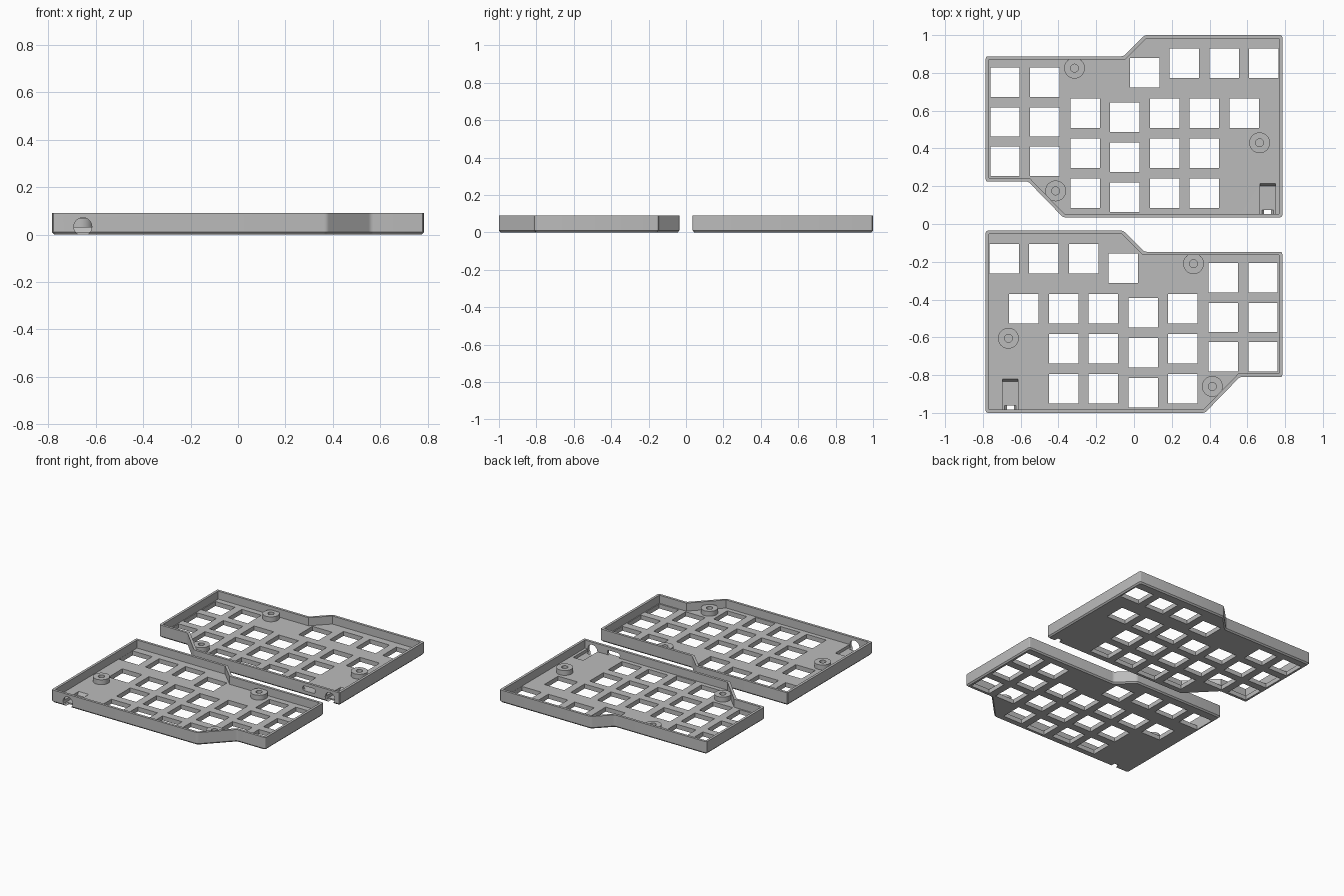
import bpy, bmesh, math
from mathutils import Vector

if "Cube" in bpy.data.objects:
    bpy.data.objects.remove(bpy.data.objects["Cube"])

HEIGHT, PLATE, WALL, KEY = 0.09, 0.032, 0.018, 0.156

grey = bpy.data.materials.new("case grey")
grey.diffuse_color = (0.5, 0.5, 0.5, 1)
grey.use_nodes = True
grey.node_tree.nodes["Principled BSDF"].inputs["Base Color"].default_value = grey.diffuse_color

# Case outline, counter-clockwise
OUTLINE = [(-0.785, -1.0), (0.375, -1.0), (0.56, -0.81), (0.785, -0.81),
           (0.785, -0.147), (0.055, -0.147), (-0.057, -0.035), (-0.785, -0.035)]

# Key columns: x, list of y centres
R = [-0.448, -0.66, -0.873]
KEYS = [(-0.688, [-0.183]), (-0.477, [-0.183]), (-0.267, [-0.183]), (-0.056, [-0.235]),
        (-0.584, R[:1]), (-0.373, R), (-0.163, R), (0.048, [y - 0.021 for y in R]),
        (0.259, R), (0.472, [-0.284, -0.495, -0.704]), (0.683, [-0.284, -0.495, -0.704])]
BOSSES = [(0.315, -0.21), (-0.665, -0.605), (0.415, -0.86)]


def inset(pts, d):
    """Move every edge of a counter-clockwise outline inwards by d."""
    out, n = [], len(pts)
    for i in range(n):
        a, b, c = (Vector(pts[(i + k) % n]) for k in (-1, 0, 1))
        u, v = (b - a).normalized(), (c - b).normalized()
        p, q = Vector((-u.y, u.x)), Vector((-v.y, v.x))
        out.append(tuple(b + (p + q) * d / (1 + p.dot(q))))
    return out


def rounded(pts, r, steps=3):
    """Replace each corner with a small curve."""
    out, n = [], len(pts)
    for i in range(n):
        a, b, c = (Vector(pts[(i + k) % n]) for k in (-1, 0, 1))
        s, e = b + (a - b).normalized() * r, b + (c - b).normalized() * r
        for k in range(steps + 1):
            t = k / steps
            out.append(tuple(s * (1 - t) ** 2 + b * 2 * t * (1 - t) + e * t * t))
    return out


def circle(x, y, r, n=32):
    return [(x + r * math.cos(2 * math.pi * i / n), y + r * math.sin(2 * math.pi * i / n))
            for i in range(n)]


def loft(bm, loops):
    """Closed solid through loops of 3D points."""
    rings = [[bm.verts.new(p) for p in loop] for loop in loops]
    n = len(rings[0])
    for lo, hi in zip(rings, rings[1:]):
        for i in range(n):
            bm.faces.new((lo[i], lo[(i + 1) % n], hi[(i + 1) % n], hi[i]))
    bm.faces.new(rings[0][::-1])
    bm.faces.new(rings[-1])


def flat(pts, z):
    return [(x, y, z) for x, y in pts]


def upright(pts, y):
    return [(x, y, z) for x, z in pts]


def make(name, solids, side, dy):
    """Object from solids, mirrored in x when side is -1 and moved by dy."""
    bm = bmesh.new()
    for s in solids:
        loft(bm, [[(x * side, y + dy, z) for x, y, z in loop] for loop in s])
    bmesh.ops.recalc_face_normals(bm, faces=bm.faces[:])
    me = bpy.data.meshes.new(name)
    bm.to_mesh(me)
    bm.free()
    me.materials.append(grey)
    ob = bpy.data.objects.new(name, me)
    bpy.context.collection.objects.link(ob)
    return ob


def cut(ob, cutter):
    mod = ob.modifiers.new("cut", 'BOOLEAN')
    mod.operation, mod.solver, mod.object = 'DIFFERENCE', 'EXACT', cutter
    bpy.context.view_layer.objects.active = ob
    bpy.ops.object.modifier_apply(modifier=mod.name)
    bpy.data.objects.remove(cutter)


def smooth(ob):
    bpy.ops.object.select_all(action='DESELECT')
    ob.select_set(True)
    bpy.context.view_layer.objects.active = ob
    bpy.ops.object.shade_smooth_by_angle(angle=math.radians(30))


def build_half(label, side, dy, jack_x, port):
    # Tray with a chamfered underside edge
    outer = rounded(OUTLINE, 0.012)
    tray = make(label + "_case", [[flat(rounded(inset(OUTLINE, 0.009), 0.012), 0),
                                   flat(outer, 0.01), flat(outer, HEIGHT)]], side, dy)
    pocket = inset(OUTLINE, WALL)
    cut(tray, make("pocket", [[flat(pocket, PLATE), flat(pocket, 0.2)]], side, dy))

    # Square key openings
    h = KEY / 2
    boxes = []
    for x, ys in KEYS:
        for y in ys:
            sq = [(x - h, y - h), (x + h, y - h), (x + h, y + h), (x - h, y + h)]
            boxes.append([flat(sq, -0.1), flat(sq, 0.05)])
    cut(tray, make("key_openings", boxes, side, dy))

    # Socket recess in the plate with a sloped end
    a, b = jack_x - 0.04, jack_x + 0.04
    prof = [(-0.983, 0.01), (-0.833, 0.01), (-0.82, PLATE), (-0.82, 0.05), (-0.983, 0.05)]
    cut(tray, make("socket_recess", [[[(x, y, z) for y, z in prof] for x in (a, b)]], side, dy))

    # Round socket hole through the front wall
    ring = circle(jack_x, 0.033, 0.038)
    cut(tray, make("socket_hole", [[upright(ring, -1.1), upright(ring, -0.96)]], side, dy))

    # Rounded cable port
    if port:
        slot = rounded([(-0.59, 0.032), (-0.49, 0.032), (-0.49, 0.066), (-0.59, 0.066)], 0.016)
        cut(tray, make("cable_port", [[upright(slot, -1.1), upright(slot, -0.97)]], side, dy))
    smooth(tray)

    # Screw bosses with blind holes
    for i, (x, y) in enumerate(BOSSES):
        boss = make(f"{label}_screw_boss_{i + 1}",
                    [[flat(circle(x, y, 0.055), PLATE - 0.004),
                      flat(circle(x, y, 0.055), 0.067),
                      flat(circle(x, y, 0.021), 0.067),
                      flat(circle(x, y, 0.021), PLATE)]], side, dy)
        smooth(boss)


build_half("front", 1, 0, -0.655, False)
build_half("back", -1, 1.035, -0.708, True)
